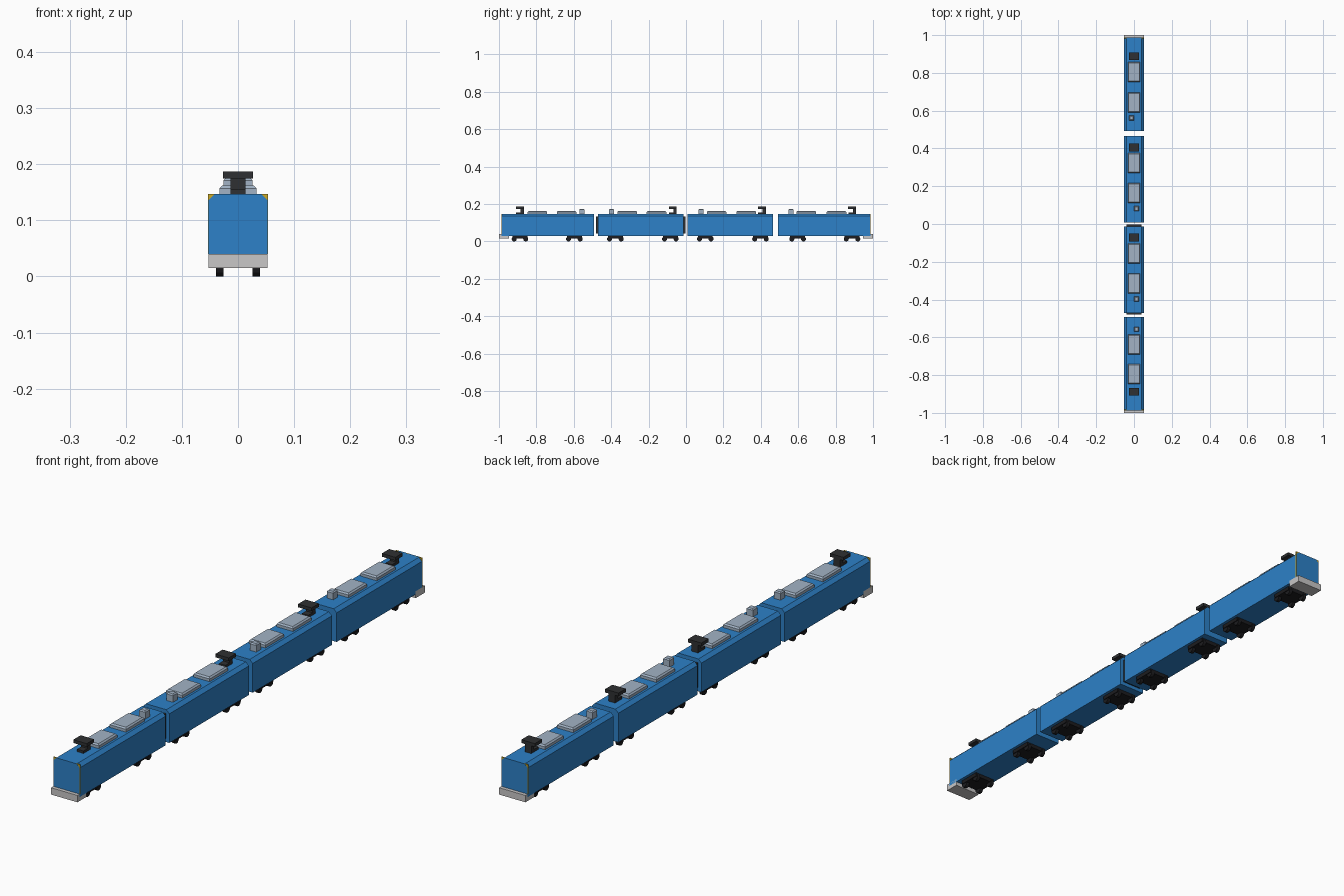
import bpy, bmesh, math
from mathutils import Matrix

if "Cube" in bpy.data.objects:
    bpy.data.objects.remove(bpy.data.objects["Cube"])


def material(name, rgb):
    m = bpy.data.materials.new(name)
    m.diffuse_color = (*rgb, 1)
    m.use_nodes = True
    m.node_tree.nodes["Principled BSDF"].inputs["Base Color"].default_value = m.diffuse_color
    return m


BLUE = material("body_blue", (0.026, 0.22, 0.58))
GREY = material("light_grey", (0.58, 0.57, 0.57))
STEEL = material("roof_unit_grey", (0.36, 0.45, 0.56))
DARK = material("dark_grey", (0.028, 0.03, 0.032))
BLACK = material("wheel_black", (0.012, 0.012, 0.014))
YELLOW = material("warning_yellow", (0.60, 0.40, 0.02))


def finish(name, bm, mat):
    bmesh.ops.recalc_face_normals(bm, faces=bm.faces)
    mesh = bpy.data.meshes.new(name)
    bm.to_mesh(mesh)
    bm.free()
    mesh.materials.append(mat)
    ob = bpy.data.objects.new(name, mesh)
    bpy.context.collection.objects.link(ob)
    return ob


def add_box(bm, x0, x1, y0, y1, z0, z1, chamfer=0.0):
    """Box, with optionally tapered top rim."""
    size = (x1 - x0, y1 - y0, z1 - z0)
    mid = ((x0 + x1) / 2, (y0 + y1) / 2, (z0 + z1) / 2)
    mat = Matrix.Translation(mid) @ Matrix.Diagonal((*size, 1))
    verts = bmesh.ops.create_cube(bm, size=1, matrix=mat)["verts"]
    if chamfer:
        edges = {e for v in verts for e in v.link_edges
                 if all(abs(w.co.z - z1) < 1e-5 for w in e.verts)}
        bmesh.ops.bevel(bm, geom=list(edges), offset=chamfer, segments=1, affect='EDGES')


def box(name, mat, *dims, chamfer=0.0):
    bm = bmesh.new()
    add_box(bm, *dims, chamfer=chamfer)
    return finish(name, bm, mat)


def body(name, y0, y1):
    # car shell: section with sloping roof edges, extruded along the train
    w, c, zb, zt = 0.053, 0.012, 0.029, 0.147
    section = [(-w, zb), (w, zb), (w, zt - c), (w - c, zt), (c - w, zt), (-w, zt - c)]
    bm = bmesh.new()
    face = bm.faces.new([bm.verts.new((x, y0, z)) for x, z in section])
    ext = bmesh.ops.extrude_face_region(bm, geom=[face], use_keep_orig=True)
    for v in ext["geom"]:
        if isinstance(v, bmesh.types.BMVert):
            v.co.y = y1
    return finish(name, bm, BLUE)


def bogie(name, y):
    box(name + "_frame", BLACK, -0.042, 0.042, y - 0.04, y + 0.04, 0.015, 0.031)
    bm = bmesh.new()
    for dy in (-0.031, 0.031):
        for x in (-0.0325, 0.0325):
            m = Matrix.Translation((x, y + dy, 0.0135)) @ Matrix.Rotation(math.pi / 2, 4, 'Y')
            bmesh.ops.create_cone(bm, cap_ends=True, segments=12, radius1=0.0135,
                                  radius2=0.0135, depth=0.013, matrix=m)
    finish(name + "_wheels", bm, BLACK)


def pantograph(name, y):
    # base, upright and wide contact head
    bm = bmesh.new()
    add_box(bm, -0.013, 0.013, y - 0.02, y + 0.021, 0.146, 0.156)
    add_box(bm, -0.013, 0.013, y + 0.004, y + 0.021, 0.156, 0.176)
    add_box(bm, -0.027, 0.027, y - 0.021, y + 0.021, 0.175, 0.187)
    finish(name, bm, DARK)


# car: ends, bogie centres, pantograph, roof units, vent (x, y)
CARS = [
    (-0.987, -0.492, (-0.888, -0.597), -0.888, (-0.795, -0.638), (0.013, -0.557)),
    (-0.471, -0.013, (-0.378, -0.084), -0.071, (-0.157, -0.314), (0.013, -0.398)),
    (0.009, 0.465, (0.103, 0.398), 0.406, (0.322, 0.164), (0.013, 0.081)),
    (0.492, 0.987, (0.597, 0.888), 0.888, (0.805, 0.643), (-0.013, 0.561)),
]
for i, (y0, y1, bogies, panto, units, (vx, vy)) in enumerate(CARS, 1):
    car = f"car_{i}"
    body(car + "_body", y0, y1)
    for j, y in enumerate(bogies, 1):
        bogie(f"{car}_bogie_{j}", y)
    pantograph(car + "_pantograph", panto)
    for j, y in enumerate(units, 1):
        box(f"{car}_roof_unit_{j}", STEEL, -0.033, 0.033, y - 0.053, y + 0.053,
            0.146, 0.162, chamfer=0.005)
    box(car + "_roof_vent", STEEL, vx - 0.013, vx + 0.013, vy - 0.013, vy + 0.013,
        0.146, 0.175, chamfer=0.004)

# gangways on the second car
for name, y0, y1 in (("front_gangway", -0.480, -0.470), ("rear_gangway", -0.014, -0.002)):
    box(name, DARK, -0.04, 0.04, y0, y1, 0.043, 0.133)

# snow ploughs and warning plates at both ends of the train
for name, s in (("front", -1), ("rear", 1)):
    a, b = sorted((s * 1.0, s * 0.947))
    box(name + "_plough", GREY, -0.053, 0.053, a, b, 0.015, 0.040)
    a, b = sorted((s * 0.9865, s * 0.983))
    box(name + "_warning_plate", YELLOW, -0.0533, 0.0533, a, b, 0.040, 0.147)
